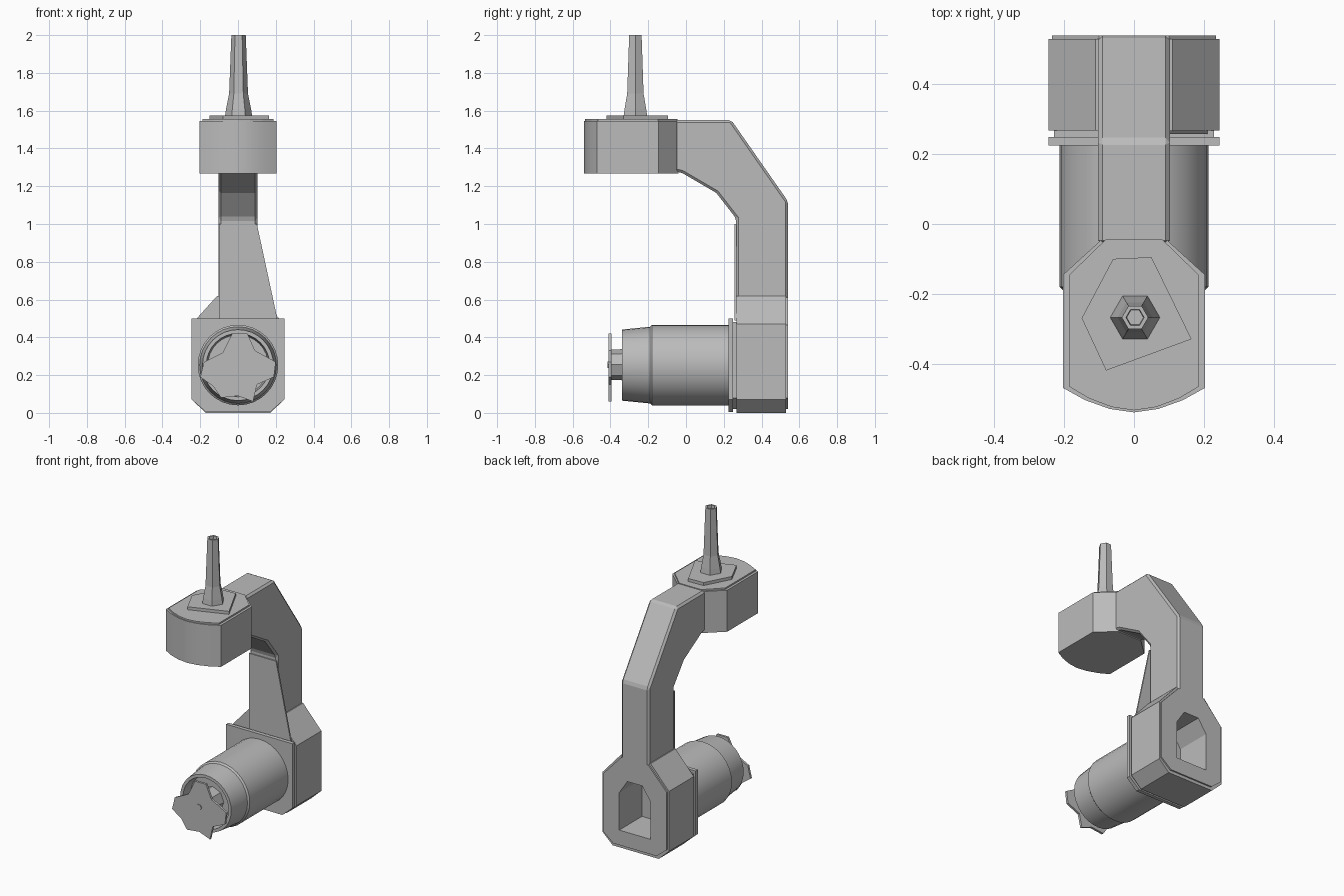
import bpy, bmesh, math
from mathutils import Vector

cube = bpy.data.objects.get("Cube")
if cube:
    bpy.data.objects.remove(cube, do_unlink=True)

grey = bpy.data.materials.new("light grey")
grey.use_nodes = True
colour = (0.5, 0.5, 0.5, 1)
grey.diffuse_color = colour
grey.node_tree.nodes["Principled BSDF"].inputs["Base Color"].default_value = colour

# Axis helpers place a 2D outline at a given depth
PLACE = {"x": lambda a, b, d: (d, a, b),
         "y": lambda a, b, d: (a, d, b),
         "z": lambda a, b, d: (a, b, d)}


def finish(bm, name, bevel=0, smooth=False):
    bmesh.ops.recalc_face_normals(bm, faces=bm.faces)
    mesh = bpy.data.meshes.new(name)
    bm.to_mesh(mesh)
    bm.free()
    mesh.materials.append(grey)
    ob = bpy.data.objects.new(name, mesh)
    bpy.context.collection.objects.link(ob)
    if bevel:
        mod = ob.modifiers.new("edge chamfer", "BEVEL")
        mod.width, mod.segments = bevel, 1
    if smooth:
        bpy.ops.object.select_all(action="DESELECT")
        ob.select_set(True)
        bpy.context.view_layer.objects.active = ob
        bpy.ops.object.shade_smooth_by_angle(angle=math.radians(35))
    return ob


def prism(name, outline, axis, start, end, **style):
    bm = bmesh.new()
    face = bm.faces.new([bm.verts.new(PLACE[axis](a, b, start)) for a, b in outline])
    new = bmesh.ops.extrude_face_region(bm, geom=[face])["geom"]
    shift = Vector(PLACE[axis](0, 0, end - start))
    bmesh.ops.translate(bm, vec=shift, verts=[v for v in new if isinstance(v, bmesh.types.BMVert)])
    return finish(bm, name, **style)


def lathe(name, profile, axis, centre, sides, **style):
    """Stack rings of (radius, depth) along an axis and cap both ends."""
    bm = bmesh.new()
    rings = []
    for r, d in profile:
        angles = [math.tau * i / sides for i in range(sides)]
        rings.append([bm.verts.new(PLACE[axis](centre[0] + r * math.cos(t),
                                               centre[1] + r * math.sin(t), d)) for t in angles])
    for low, high in zip(rings, rings[1:]):
        for i in range(sides):
            j = (i + 1) % sides
            bm.faces.new((low[i], low[j], high[j], high[i]))
    bm.faces.new(rings[0])
    bm.faces.new(rings[-1])
    return finish(bm, name, **style)


def mirrored(half):
    """Close a half outline by reflecting it across the centre."""
    return half + [(-a, b) for a, b in reversed(half) if a]


# Curved arm
prism("curved_arm", [(0.54, 0.5), (0.54, 1.12), (0.24, 1.55), (-0.06, 1.55), (-0.06, 1.28),
                     (-0.02, 1.27), (0.16, 1.165), (0.265, 1.03), (0.265, 0.5)],
      "x", -0.103, 0.103, bevel=0.013)
prism("arm_front_web", [(-0.1, 0.49), (0.21, 0.49), (0.1, 1.0), (-0.1, 1.0)], "y", 0.258, 0.268)

# Motor housing with a rear window
housing = prism("motor_housing", mirrored([(0.17, 0), (0.245, 0.07), (0.245, 0.47), (0.11, 0.62)]),
                "y", 0.268, 0.53)
prism("housing_back_plate", mirrored([(0.16, 0.02), (0.235, 0.08), (0.235, 0.465), (0.1, 0.61)]),
      "y", 0.525, 0.54)
window = prism("window_cutter", mirrored([(0.115, 0.12), (0.115, 0.37), (0.055, 0.46)]),
               "y", 0.3, 0.6)
window.hide_render = True
window.hide_viewport = True
window.display_type = "WIRE"
for ob in (housing, bpy.data.objects["housing_back_plate"]):
    cut = ob.modifiers.new("rear window", "BOOLEAN")
    cut.operation, cut.solver, cut.object = "DIFFERENCE", "EXACT", window

# Motor flange and spacer
prism("motor_flange", mirrored([(0.17, 0.005), (0.245, 0.07), (0.245, 0.5)]), "y", 0.225, 0.25)
prism("flange_spacer", mirrored([(0.16, 0.02), (0.23, 0.08), (0.23, 0.48)]), "y", 0.245, 0.27)

# Motor body with a hollow front lip
lathe("motor_body", [(0.213, 0.23), (0.213, -0.18), (0.203, -0.19), (0.188, -0.34),
                     (0.168, -0.34), (0.16, -0.27)], "y", (0, 0.253), 32, smooth=True)
lathe("motor_hub", [(0.085, -0.26), (0.08, -0.405)], "y", (0, 0.255), 8)
prism("drive_plate", [(-0.03, 0.42), (0.05, 0.42), (0.09, 0.33), (0.2, 0.27), (0.19, 0.19),
                      (0.1, 0.15), (0.08, 0.06), (0, 0.09), (-0.09, 0.08), (-0.13, 0.14),
                      (-0.2, 0.19), (-0.18, 0.27), (-0.08, 0.32)], "y", -0.41, -0.395)
lathe("shaft_tip", [(0.02, -0.39), (0.02, -0.415)], "y", (0, 0.255), 6)

# Head and its raised lid
head = [(0.088, -0.04), (0.203, -0.145), (0.203, -0.47), (0.14, -0.505), (0.07, -0.53), (0, -0.54)]
prism("head_shell", mirrored(head), "z", 1.268, 1.545, smooth=True)
prism("head_lid", mirrored([(a * 0.92, b * 0.98 - 0.005) for a, b in head]), "z", 1.54, 1.555)

# Spindle and its irregular seat
prism("spindle_seat", [(-0.06, -0.1), (0.05, -0.095), (0.165, -0.33), (-0.08, -0.42),
                       (-0.15, -0.27)], "z", 1.55, 1.575)
lathe("spindle", [(0.072, 1.57), (0.066, 1.61), (0.05, 1.69), (0.038, 2.0), (0.026, 2.0),
                  (0.024, 1.98)], "z", (0.003, -0.268), 6)
